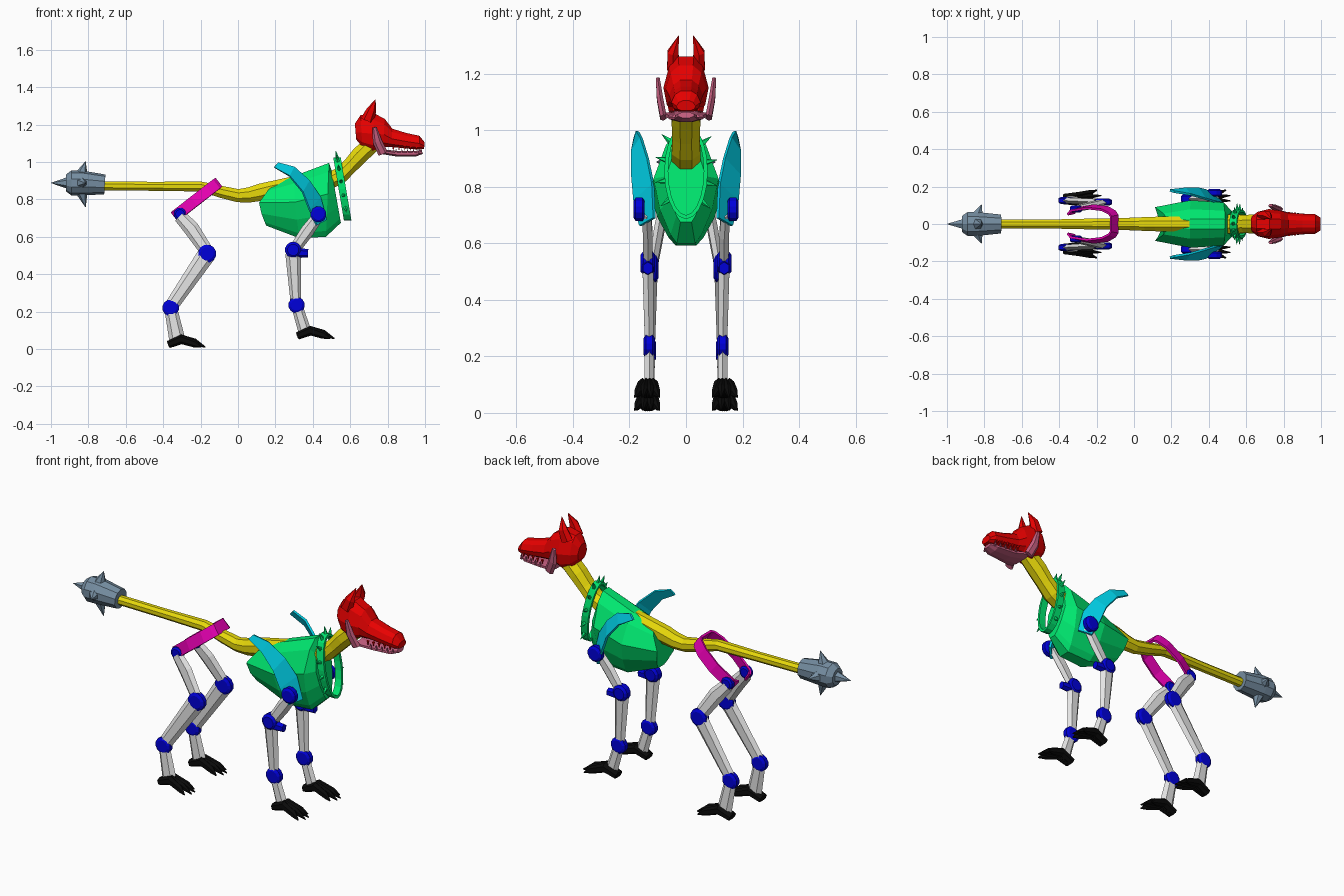
import bpy, bmesh, math
from mathutils import Vector as V

if "Cube" in bpy.data.objects:
    bpy.data.objects.remove(bpy.data.objects["Cube"])

def material(name, rgb):
    m = bpy.data.materials.new(name)
    m.diffuse_color = (*rgb, 1)
    m.use_nodes = True
    m.node_tree.nodes["Principled BSDF"].inputs["Base Color"].default_value = m.diffuse_color
    return m

YELLOW = material("spine yellow", (.8, .69, .003))
GREEN = material("rib green", (0, .8, .16))
RED = material("skull red", (.8, 0, 0))
CYAN = material("blade cyan", (0, .6, .76))
BLUE = material("joint blue", (0, 0, .7))
MAGENTA = material("pelvis magenta", (.8, 0, .45))
PINK = material("jaw pink", (.55, .11, .21))
BONE = material("bone grey", (.78, .78, .78))
BLACK = material("foot black", (.003, .003, .003))
SLATE = material("mace slate", (.18, .27, .36))

def part(name, mat, pieces, closed=False):
    """One object from several lofts; each piece is a list of point rings."""
    bm = bmesh.new()
    for rings in pieces:
        vs = [[bm.verts.new(p) for p in r] for r in rings]
        n, k = len(vs), len(vs[0])
        for i in range(n if closed else n - 1):
            a, b = vs[i], vs[(i + 1) % n]
            for j in range(k):
                bm.faces.new((a[j], a[(j + 1) % k], b[(j + 1) % k], b[j]))
        if not closed:
            bm.faces.new(vs[0][::-1])
            bm.faces.new(vs[-1])
    bmesh.ops.recalc_face_normals(bm, faces=bm.faces)
    me = bpy.data.meshes.new(name)
    bm.to_mesh(me)
    bm.free()
    me.materials.append(mat)
    ob = bpy.data.objects.new(name, me)
    bpy.context.collection.objects.link(ob)
    return ob

def flip(pieces):
    return [[[V((p[0], -p[1], p[2])) for p in r] for r in rings] for rings in pieces]

def both(*pieces):
    return list(pieces) + flip(pieces)

def tangents(pts):
    return [(pts[min(i + 1, len(pts) - 1)] - pts[max(i - 1, 0)]).normalized()
            for i in range(len(pts))]

def tube(pts, radii, sides=8):
    """Radius is a number or (sideways, upright)."""
    pts = [V(p) for p in pts]
    rings = []
    for p, t, r in zip(pts, tangents(pts), radii):
        ry, ru = r if isinstance(r, tuple) else (r, r)
        ref = V((1, 0, 0)) if abs(t.y) > .8 else V((0, 1, 0))
        up = t.cross(ref).normalized()
        side = up.cross(t)
        rings.append([p + side * ry * math.cos(a) + up * ru * math.sin(a)
                      for a in ((j + .5) * math.tau / sides for j in range(sides))])
    return rings

def spike(base, tip, r, sides=6):
    return tube([base, tip], [r, .001], sides)

def strip(edge_a, edge_b, th):
    """Thin plate between two edges."""
    A, B = [V(p) for p in edge_a], [V(p) for p in edge_b]
    rings = []
    for a, b, t in zip(A, B, tangents(A)):
        n = t.cross(b - a).normalized() * th
        rings.append([a + n, b + n, b - n, a - n])
    return rings

def sections(rows, profile):
    """Rows: top x, top z, bottom x, bottom z, half width, backward bow."""
    rings = []
    for tx, tz, bx, bz, hw, bow in rows:
        half = [V((tx + (bx - tx) * f - bow * w * w, hw * w, tz + (bz - tz) * f))
                for f, w in profile]
        rings.append(half + [V((p.x, -p.y, p.z)) for p in reversed(half)])
    return rings

# spine, tail and neck
part("spine", YELLOW, [tube(
    [(-.74, 0, .873), (-.45, 0, .87), (-.2, 0, .869), (-.08, 0, .838), (0, 0, .82), (.06, 0, .824), (.12, 0, .838),
     (.3, 0, .885), (.48, 0, .895), (.55, 0, .93), (.6, 0, .98), (.65, 0, 1.035), (.73, 0, 1.11)],
    [.026, .026, (.032, .029), (.034, .035), (.037, .038), (.04, .044), (.042, .05),
     .042, (.055, .052), (.055, .046), (.052, .045), (.055, .05), .05])])

# tail mace
mz = .888
part("tail_mace", SLATE,
     [tube([(-.712, 0, mz - .008), (-.84, 0, mz), (-.89, 0, mz), (-.92, 0, mz)],
           [.053, .067, .067, .045], 10), spike((-.9, 0, mz), (-1, 0, mz), .035)]
     + [spike((-.835, .05 * math.cos(a), mz + .05 * math.sin(a)),
              (-.815, r * math.cos(a), mz + r * math.sin(a)), .032)
        for a, r in ((0, .105), (math.pi / 2, .115), (math.pi, .105), (-math.pi / 2, .13))])

# ribcage
part("ribcage", GREEN, [sections(
    [(.185, .872, .155, .66, .09, .06), (.3, .925, .33, .592, .127, .01),
     (.487, .995, .47, .6, .115, 0), (.5, .955, .55, .675, .07, 0)],
    [(0, .22), (.12, .62), (.42, 1), (.7, .8), (.92, .48), (1, .28)])])

# spiked collar, a tall tilted ring
def ring_point(a, r=0, dx=0):
    z = (.162 + r) * math.sin(a)
    return V((.558 - .17 * z + dx, (.07 + r) * math.cos(a), .855 + z))
angles = [i * math.tau / 20 for i in range(20)]
part("collar", GREEN, [[[ring_point(a, r, d) for r, d in
     ((-.007, -.02), (.007, -.02), (.007, .02), (-.007, .02))] for a in angles]], closed=True)
part("collar_spikes", GREEN, [spike(ring_point(a), ring_point(a, .042), .012, 5)
     for a in (i * math.tau / 14 + .2 for i in range(14)) if math.sin(a) > -.7])

# shoulder blades
part("shoulder_blades", CYAN, both(strip(
    [(.215, .172, .997), (.3, .158, .973), (.38, .135, .9), (.44, .117, .81), (.472, .112, .69)],
    [(.192, .18, .972), (.275, .19, .925), (.345, .19, .84), (.38, .182, .75), (.42, .162, .662)], .006)))

# pelvis, a tilted horseshoe band flaring outwards below
half = [(-.01, .055), (.01, .078), (.12, .094), (.22, .084), (.27, .062), (.283, .045)]
loop = half + [(s, -y) for s, y in reversed(half)]
d, n = V((.79, 0, .613)), V((-.613, 0, .79))
def pelvis_edge(off, scale):
    return [V((-.33, 0, .715)) + d * s + n * off + V((0, y * scale, 0)) for s, y in loop]
part("pelvis", MAGENTA, [strip(pelvis_edge(.03, .9), pelvis_edge(-.03, 1.06), .006)])

# leg joints: chamfered drums
def drum(x, y, z, r, h=.02):
    return tube([(x, y + k, z) for k in (-h, -h * .6, h * .6, h)], [r * .7, r, r, r * .7], 12)

part("front_joints", BLUE, both(
    drum(.43, .166, .72, .043), drum(.295, .135, .53, .044, .026), drum(.313, .13, .235, .044),
    tube([(.29, .135, .515), (.375, .135, .512)], [(.024, .03), (.02, .022)], 6)))
part("rear_joints", BLUE, both(
    drum(-.31, .08, .722, .034, .018), drum(-.165, .117, .51, .049, .019), drum(-.36, .126, .22, .045, .019)))

# leg bones
part("front_bones", BONE, both(
    tube([(.43, .14, .71), (.37, .135, .63), (.3, .135, .53)], [(.018, .03), (.02, .036), (.018, .03)], 6),
    tube([(.295, .135, .51), (.31, .13, .24)], [(.022, .042), (.018, .028)], 6),
    tube([(.315, .13, .23), (.36, .13, .085)], [(.018, .03), (.02, .035)], 6)))
part("rear_bones", BONE, both(
    tube([(-.31, .083, .71), (-.25, .095, .645), (-.165, .117, .52)], [(.018, .035), (.02, .042), (.018, .035)], 6),
    tube([(-.165, .117, .51), (-.36, .126, .225)], [(.019, .049), (.018, .036)], 6),
    tube([(-.36, .126, .22), (-.325, .13, .05)], [(.018, .034), (.022, .043)], 6)))

# clawed feet with fanned toes
def foot(x, z):
    return [tube([(x, .133 + k * .009, z + .02), (x + .07, .135 + k * .016, z + .048),
                  (x + .14, .137 + k * .027, z + .036 - abs(k) * .01),
                  (x + .21 - abs(k) * .03, .138 + k * .036, z + .006)],
                 [.02, (.019, .026), (.014, .02), .003], 6) for k in (-1.2, -.4, .4, 1.2)]
part("front_feet", BLACK, both(*foot(.318, .05)))
part("rear_feet", BLACK, both(*foot(-.372, .004)))

# skull with snout
part("skull", RED, [sections(
    [(.625, 1.205, .632, 1.12, .04, 0), (.655, 1.25, .665, 1.08, .065, 0), (.725, 1.262, .72, 1.06, .08, 0),
     (.785, 1.23, .775, 1.08, .072, 0), (.825, 1.178, .82, 1.08, .06, 0), (.9, 1.155, .9, 1.072, .055, 0),
     (.97, 1.14, .97, 1.066, .052, 0), (.998, 1.105, .995, 1.07, .034, 0)],
    [(0, .35), (.18, .75), (.55, 1), (.85, .85), (1, .5)])])
part("ears", RED, both(tube([(.69, .045, 1.22), (.713, .046, 1.275), (.735, .026, 1.335)],
                            [(.025, .037), (.023, .027), .001], 6)))

# lower jaw with side plates
part("jaw", PINK, [tube([(.765, 0, 1.056), (.85, 0, 1.044), (.95, 0, 1.044), (.985, 0, 1.054)],
                        [(.085, .014), (.06, .016), (.048, .016), (.03, .012)])]
     + both(tube([(.73, .1, 1.185), (.745, .092, 1.11), (.775, .08, 1.045)],
                 [(.008, .012), (.013, .025), (.013, .026)], 6)))

# teeth, coloured like the bones that carry them
def teeth(name, mat, start, z, h):
    part(name, mat, both(*[spike((x, .06 - (x - .82) * .12, z), (x, .06 - (x - .82) * .12, z + h), .008, 4)
                           for x in (start + i * .031 for i in range(5))]))
teeth("upper_teeth", RED, .83, 1.085, -.024)
teeth("lower_teeth", PINK, .845, 1.046, .026)
